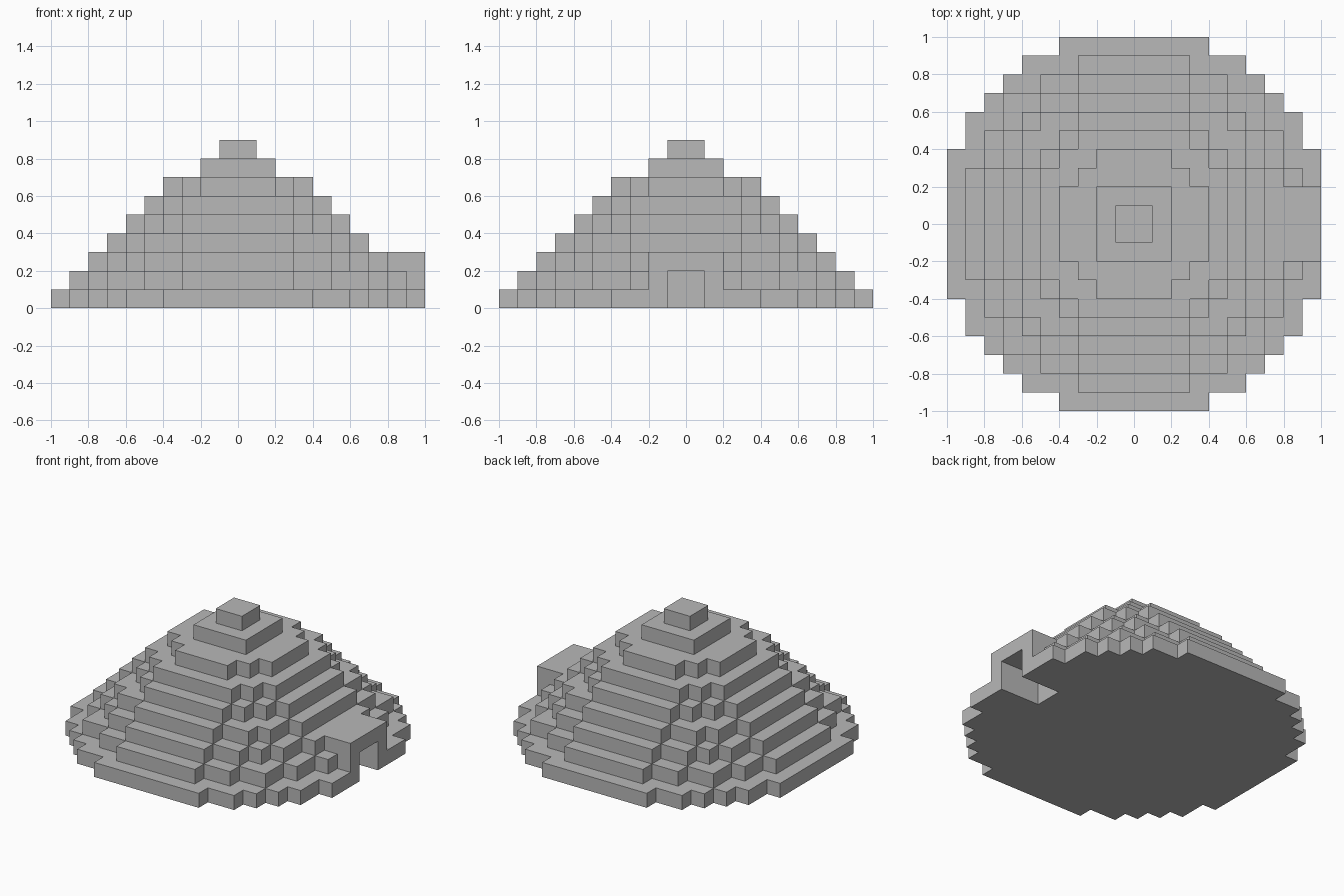
import bpy
import bmesh

cube = bpy.data.objects.get("Cube")
if cube:
    bpy.data.objects.remove(cube, do_unlink=True)

U = 0.1  # size of one block

grey = bpy.data.materials.new("stone grey")
grey.use_nodes = True
colour = (0.48, 0.48, 0.48, 1)
grey.diffuse_color = colour
grey.node_tree.nodes["Principled BSDF"].inputs["Base Color"].default_value = colour


def staircase(steps):
    """Corner points of a stepped quarter outline."""
    pts = []
    for i, (x, y) in enumerate(steps):
        pts.append((x, y))
        if i + 1 < len(steps):
            pts.append((steps[i + 1][0], y))
    return pts


def outline(steps, porch, door):
    """Full stepped outline, with an optional porch and doorway on +x."""
    back = staircase(steps)
    front = staircase([(10, 2)] + steps) if porch else back
    pts = list(front)
    pts += [(-x, y) for x, y in reversed(back)]
    pts += [(-x, -y) for x, y in back]
    pts += [(x, -y) for x, y in reversed(front)]
    if door:
        pts += [(10, -1), (7, -1), (7, 1), (10, 1)]
    return pts


def slab(name, pts, level):
    """Extrude an outline into a layer one block high."""
    bm = bmesh.new()
    face = bm.faces.new([bm.verts.new((x * U, y * U, level * U)) for x, y in pts])
    top = bmesh.ops.extrude_face_region(bm, geom=[face], use_keep_orig=True)
    verts = [v for v in top["geom"] if isinstance(v, bmesh.types.BMVert)]
    bmesh.ops.translate(bm, vec=(0, 0, U), verts=verts)
    bmesh.ops.recalc_face_normals(bm, faces=bm.faces)
    mesh = bpy.data.meshes.new(name)
    bm.to_mesh(mesh)
    bm.free()
    mesh.materials.append(grey)
    obj = bpy.data.objects.new(name, mesh)
    bpy.context.collection.objects.link(obj)


# name, quarter steps (half width, half depth), porch, doorway
layers = [
    ("base_tier", [(10, 4), (9, 6), (8, 7), (7, 8), (6, 9), (4, 10)], False, True),
    ("doorway_tier", [(9, 3), (8, 5), (7, 7), (5, 8), (3, 9)], True, True),
    ("porch_roof_tier", [(8, 3), (7, 5), (6, 6), (5, 7), (3, 8)], True, False),
    ("lower_dome_tier", [(7, 3), (6, 5), (5, 6), (3, 7)], False, False),
    ("middle_dome_tier", [(6, 3), (5, 4), (4, 5), (3, 6)], False, False),
    ("upper_dome_tier", [(5, 3), (4, 4), (3, 5)], False, False),
    ("crown_tier", [(4, 2), (3, 3), (2, 4)], False, False),
    ("cap", [(2, 2)], False, False),
    ("finial", [(1, 1)], False, False),
]
for level, (name, steps, porch, door) in enumerate(layers):
    slab(name, outline(steps, porch, door), level)
